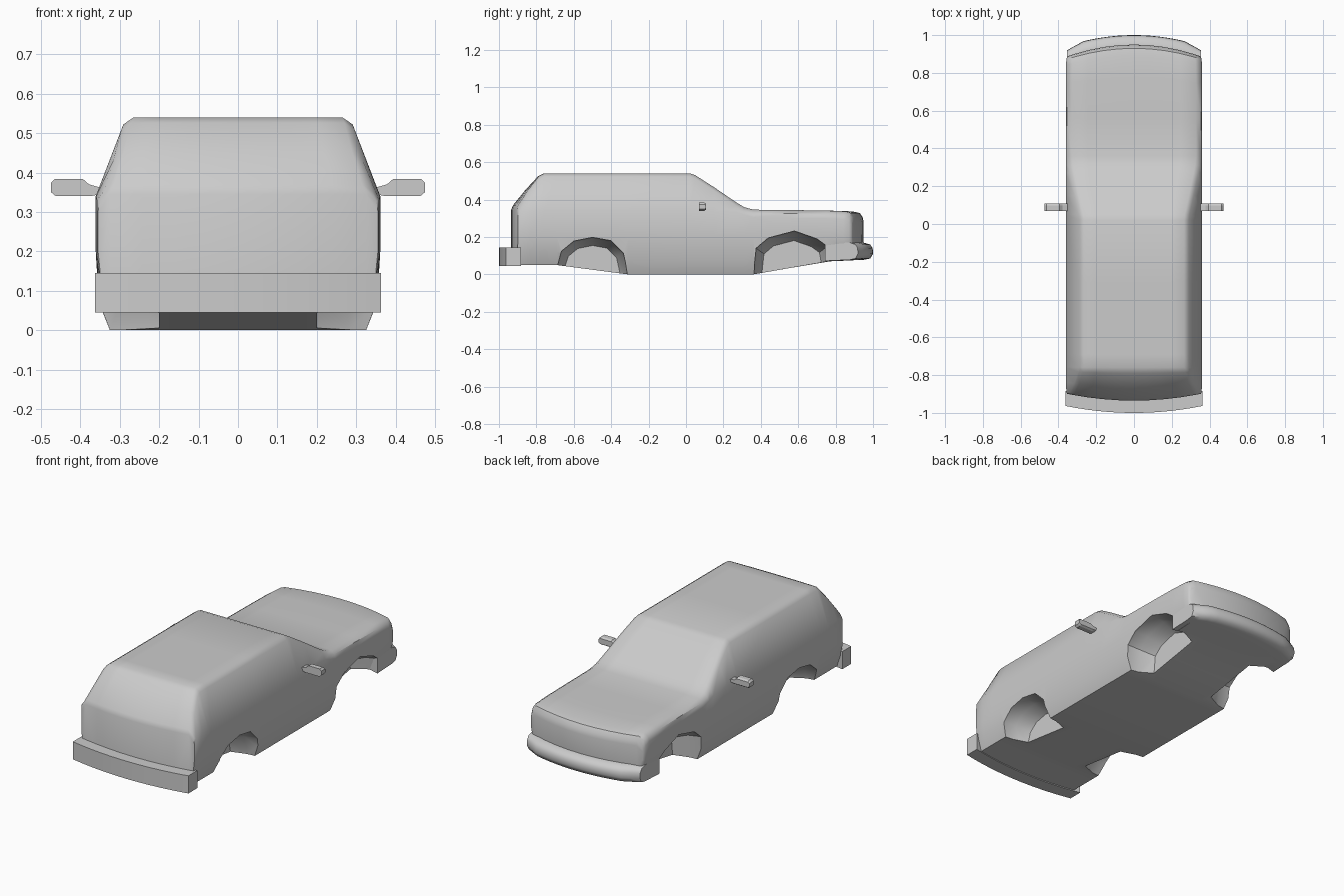
import bpy, math
from mathutils import Vector

if "Cube" in bpy.data.objects:
    bpy.data.objects.remove(bpy.data.objects["Cube"], do_unlink=True)

grey = bpy.data.materials.new("plain grey")
grey.use_nodes = True
grey.diffuse_color = (0.6, 0.6, 0.6, 1)
grey.node_tree.nodes["Principled BSDF"].inputs["Base Color"].default_value = (0.6, 0.6, 0.6, 1)


def make(name, verts, faces):
    mesh = bpy.data.meshes.new(name)
    mesh.from_pydata(verts, [], faces)
    mesh.materials.append(grey)
    obj = bpy.data.objects.new(name, mesh)
    bpy.context.collection.objects.link(obj)
    select(obj)
    bpy.ops.object.mode_set(mode='EDIT')
    bpy.ops.mesh.select_all(action='SELECT')
    bpy.ops.mesh.normals_make_consistent(inside=False)
    bpy.ops.object.mode_set(mode='OBJECT')
    return obj


def select(obj):
    bpy.ops.object.select_all(action='DESELECT')
    obj.select_set(True)
    bpy.context.view_layer.objects.active = obj


def smooth(obj, degrees):
    select(obj)
    bpy.ops.object.shade_smooth_by_angle(angle=math.radians(degrees))


def loft(name, rings, caps):
    n = len(rings[0])
    faces = [(r * n + i, r * n + (i + 1) % n, (r + 1) * n + (i + 1) % n, (r + 1) * n + i)
             for r in range(len(rings) - 1) for i in range(n)]
    last = (len(rings) - 1) * n
    faces += [[i + start for i in cap] for cap in caps for start in (0, last)]
    return make(name, [v for ring in rings for v in ring], faces)


def bow(x, y):
    # Ends curve back towards the sides in plan
    front = max(0, (y - 0.5) / 0.45)
    rear = max(0, (-y - 0.75) / 0.18)
    return y - 0.5 * x * x * front ** 2 + 0.28 * x * x * rear


# Body shell: y, bottom, waist, top, half width of the top, half width of the waist
STATIONS = [
    (-0.935, 0.05, 0.30, 0.345, 0.345, 0.355), (-0.925, 0.05, 0.33, 0.37, 0.335, 0.358),
    (-0.86, 0.05, 0.34, 0.45, 0.31, 0.36), (-0.79, 0.05, 0.34, 0.526, 0.29, 0.361),
    (-0.76, 0.05, 0.34, 0.54, 0.285, 0.361), (-0.69, 0.05, 0.34, 0.54, 0.285, 0.361),
    (-0.31, 0.0, 0.34, 0.54, 0.285, 0.361), (0.02, 0.0, 0.34, 0.54, 0.285, 0.361),
    (0.05, 0.0, 0.34, 0.53, 0.288, 0.361), (0.15, 0.0, 0.34, 0.466, 0.31, 0.361),
    (0.27, 0.0, 0.335, 0.384, 0.335, 0.361), (0.31, 0.0, 0.32, 0.36, 0.343, 0.361),
    (0.36, 0.0, 0.305, 0.346, 0.348, 0.361), (0.56, 0.035, 0.30, 0.344, 0.348, 0.361),
    (0.77, 0.07, 0.30, 0.341, 0.348, 0.361), (0.89, 0.075, 0.295, 0.337, 0.346, 0.36),
    (0.93, 0.08, 0.28, 0.328, 0.343, 0.358), (0.945, 0.10, 0.265, 0.305, 0.34, 0.354),
    (0.95, 0.12, 0.25, 0.28, 0.338, 0.35)]
STEPS = (0, 0.25, 0.5, 0.75, 1)


def body_ring(y, low, waist, top, wt, ww):
    half = [(s * 0.325, low) for s in STEPS]
    half += [(ww - 0.008, low + 0.07), (ww, 0.2), (ww, waist), (wt + 0.006, top - 0.018)]
    half += [(s * (wt - 0.02), top) for s in reversed(STEPS)]
    ring = half + [(-x, z) for x, z in reversed(half[1:-1])]
    return [(x, bow(x, y), z) for x, z in ring]


rings = [body_ring(*s) for s in STATIONS]
n, m, h = len(rings[0]), len(STEPS) - 1, 2 * len(STEPS) + 3
caps = [(i, i + 1, h - i - 1, h - i) for i in range(m)]
caps.append(tuple(range(m, h - m + 1)))
caps += [tuple((n - i) % n for i in cap) for cap in caps]
body = loft("body", rings, caps)

# Wheel arches: tapered pockets cut into each side
ARCHES = {
    "rear": [(-0.69, 0.05), (-0.665, 0.125), (-0.60, 0.178), (-0.5, 0.198), (-0.40, 0.18),
             (-0.335, 0.115), (-0.31, 0.0)],
    "front": [(0.36, 0.0), (0.375, 0.14), (0.44, 0.195), (0.58, 0.232), (0.70, 0.19),
              (0.755, 0.15), (0.77, 0.07)]}
for end, arch in ARCHES.items():
    outline = arch + [(arch[-1][0], -0.1), (arch[0][0], -0.1)]
    mid = (arch[0][0] + arch[-1][0]) / 2
    for side, sx in (("left", 1), ("right", -1)):
        layers = []
        for x, k in ((0.45, 1), (0.35, 1), (0.28, 0.95), (0.2, 0.78)):
            layers.append([(sx * x, mid + (y - mid) * k, z * k) for y, z in outline])
        cap = [tuple(range(len(outline)))]
        cutter = loft(f"{end}_{side}_arch_cutter", layers, cap)
        cutter.hide_render = True
        cutter.hide_set(False)
        mod = body.modifiers.new("arch", 'BOOLEAN')
        mod.operation, mod.solver, mod.object = 'DIFFERENCE', 'EXACT', cutter
        select(body)
        bpy.ops.object.modifier_apply(modifier=mod.name)
        bpy.data.objects.remove(cutter, do_unlink=True)
smooth(body, 38)


# Bumpers: a closed section swept across the width, bowed in plan
def bumper(name, section, width, bend, pinch):
    sweep = []
    for i in range(-8, 9):
        t = i / 8
        x = width * t
        tuck = pinch * max(0, abs(t) - 0.75) * 4
        sweep.append([(x, y - bend * x * x - tuck * (y - section[0][0]), z) for y, z in section])
    return loft(name, sweep, [tuple(range(len(section)))])


front = bumper("front_bumper", [(0.80, 0.072), (0.95, 0.078), (0.985, 0.085), (1.0, 0.11),
                                (0.998, 0.14), (0.985, 0.16), (0.95, 0.17), (0.80, 0.175)],
               0.355, 0.45, 0.12)
smooth(front, 50)
rear = bumper("rear_bumper", [(-0.92, 0.045), (-1.0, 0.045), (-1.0, 0.145), (-0.92, 0.145)],
              0.363, -0.28, 0)
smooth(rear, 30)

# Door mirrors
MIRROR = [(0.35, 0.362), (0.35, 0.345), (0.375, 0.34), (0.462, 0.34), (0.474, 0.35),
          (0.474, 0.374), (0.464, 0.384), (0.394, 0.384), (0.378, 0.37)]
for side, sx in (("left", 1), ("right", -1)):
    layers = [[(sx * x, y, 0.362 + (z - 0.362) * k) for x, z in MIRROR]
              for y, k in ((0.07, 1), (0.098, 1), (0.108, 0.7))]
    loft(f"{side}_mirror", layers, [tuple(range(len(MIRROR)))])
